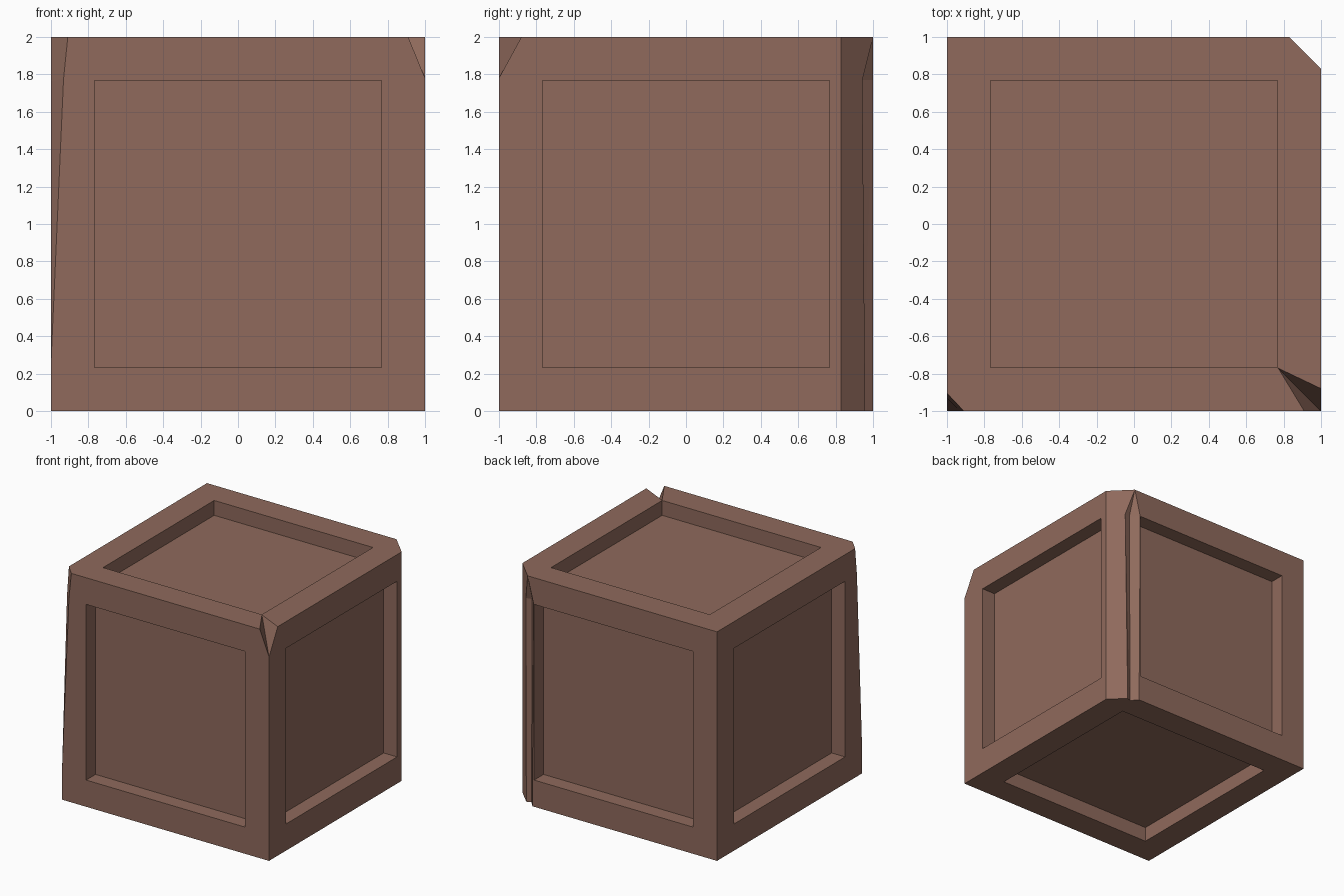
import bpy
import bmesh
from mathutils import Vector, Matrix

if "Cube" in bpy.data.objects:
    bpy.data.objects.remove(bpy.data.objects["Cube"])

CENTRE = Vector((0, 0, 1))
PANEL = 0.767    # half width of each recessed panel
DEPTH = 0.13     # depth of each recessed panel

brown = bpy.data.materials.new("crate_brown")
brown.diffuse_color = (0.276, 0.144, 0.107, 1)
brown.use_nodes = True
brown.node_tree.nodes["Principled BSDF"].inputs["Base Color"].default_value = brown.diffuse_color


def add_object(name, bm):
    bmesh.ops.recalc_face_normals(bm, faces=bm.faces[:])
    mesh = bpy.data.meshes.new(name)
    bm.to_mesh(mesh)
    bm.free()
    mesh.materials.append(brown)
    obj = bpy.data.objects.new(name, mesh)
    bpy.context.scene.collection.objects.link(obj)
    return obj


def slice_off(bm, a, b, c):
    """Trim everything outside the plane through three points."""
    a, b, c = Vector(a), Vector(b), Vector(c)
    normal = (b - a).cross(c - a).normalized()
    if normal.dot(a - CENTRE) < 0:
        normal.negate()
    bmesh.ops.bisect_plane(bm, geom=bm.verts[:] + bm.edges[:] + bm.faces[:], dist=1e-5,
                           plane_co=a, plane_no=normal, clear_outer=True)
    bmesh.ops.holes_fill(bm, edges=[e for e in bm.edges if e.is_boundary], sides=0)


def hull_cutter(name, points):
    bm = bmesh.new()
    for p in points:
        bm.verts.new(p)
    bmesh.ops.convex_hull(bm, input=bm.verts[:])
    return add_object(name, bm)


# Crate block with a chamfered back right edge and a worn front left edge
bm = bmesh.new()
bmesh.ops.create_cube(bm, size=2, matrix=Matrix.Translation(CENTRE))
slice_off(bm, (0.83, 1, 0), (1, 0.83, 0), (1, 0.83, 2))
slice_off(bm, (-0.933, -1, 1.77), (-1, -0.93, 1.77), (-1, -1, 0.25))
slice_off(bm, (-0.91, -1, 2), (-1, -0.905, 2), (-0.9665, -0.965, 1.77))
crate = add_object("crate", bm)

# Recessed panel cutters, one on each of the six sides
bm = bmesh.new()
for axis in range(3):
    for side in (-1, 1):
        size = Vector((2 * PANEL,) * 3)
        size[axis] = 2 * DEPTH
        offset = Vector((0, 0, 0))
        offset[axis] = side
        bmesh.ops.create_cube(bm, size=1, matrix=Matrix.Translation(CENTRE + offset)
                              @ Matrix.Diagonal((*size, 1)))
panels = add_object("panel_cutter", bm)

# Long split running down the chamfered edge
split = [(0.83, 1.0, 1.999)]
split += [(x, y, 1.77) for x, y in ((0.887, 0.943), (0.833, 0.932), (0.772, 1), (0.9, 1.1))]
split += [(x, y, -0.02) for x, y in ((0.872, 0.958), (0.833, 0.943), (0.784, 1), (0.9, 1.1))]
split_cutter = hull_cutter("split_cutter", split)

# Chip in the top front right corner, widened past the top face
tip = Vector((1, -1, 1.78))
rim = [(0.771, -0.771, 2), (0.91, -1, 2), (1.2, -1.2, 2), (1, -0.88, 2)]
chip_cutter = hull_cutter("chip_cutter", [tip] + [tip + (Vector(p) - tip) * 1.3 for p in rim])

# Carve the crate, then discard the cutters
cutters = [panels, split_cutter, chip_cutter]
for cutter in cutters:
    cutter.hide_render = True
    mod = crate.modifiers.new(cutter.name, 'BOOLEAN')
    mod.operation = 'DIFFERENCE'
    mod.solver = 'EXACT'
    mod.object = cutter
bpy.context.view_layer.update()
carved = bpy.data.meshes.new_from_object(
    crate.evaluated_get(bpy.context.evaluated_depsgraph_get()))
crate.modifiers.clear()
crate.data = carved
crate.data.name = "crate"
for cutter in cutters:
    bpy.data.objects.remove(cutter)
carved.materials.clear()
carved.materials.append(brown)
for poly in carved.polygons:
    poly.material_index = 0
    poly.use_smooth = False
